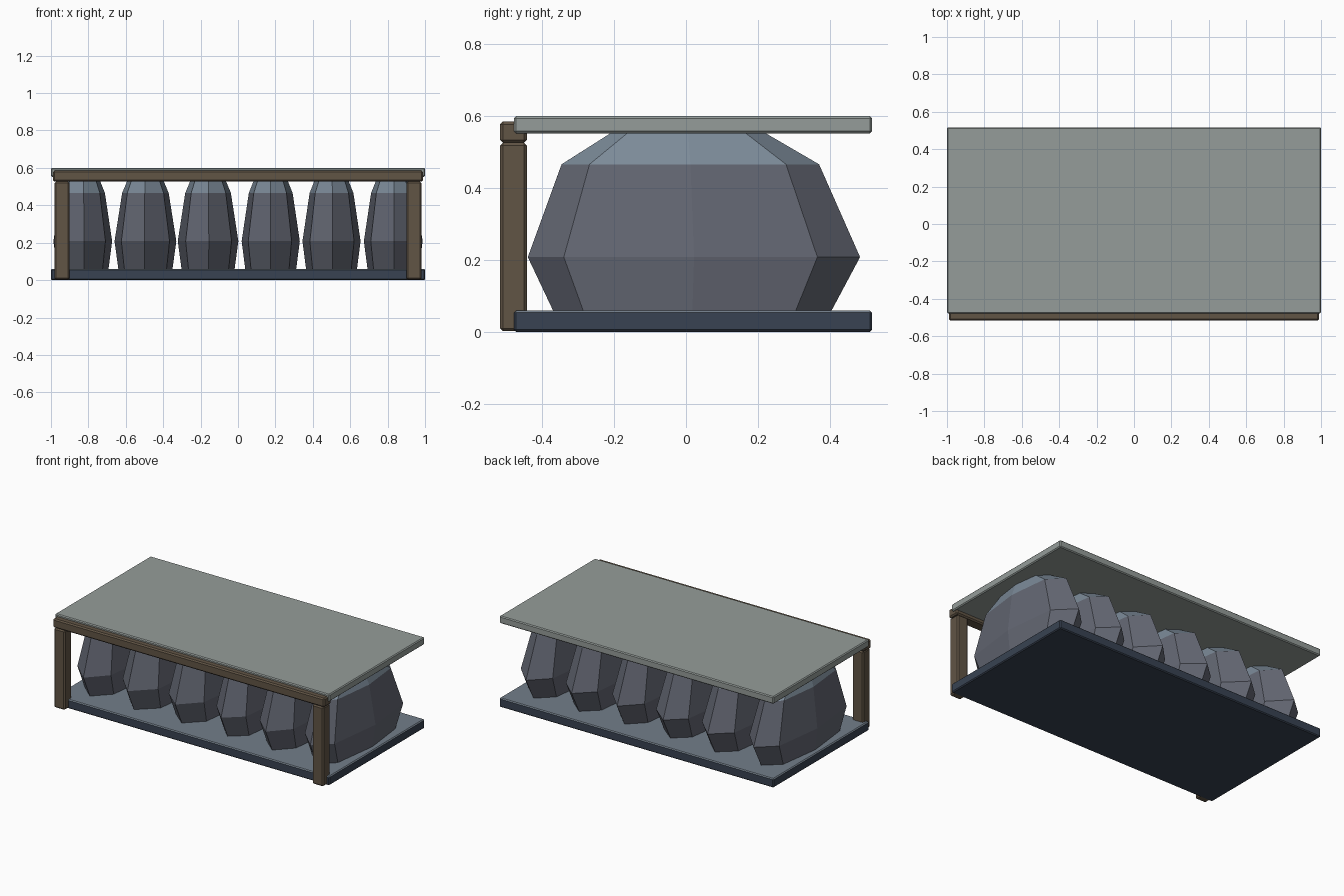
import bpy, bmesh, random
from math import cos, sin, pi

if "Cube" in bpy.data.objects:
    bpy.data.objects.remove(bpy.data.objects["Cube"])

random.seed(4)


def material(name, rgb):
    m = bpy.data.materials.new(name)
    m.diffuse_color = (*rgb, 1)
    m.use_nodes = True
    m.node_tree.nodes["Principled BSDF"].inputs["Base Color"].default_value = m.diffuse_color
    return m


def finish(name, bm, *mats):
    bmesh.ops.recalc_face_normals(bm, faces=bm.faces)
    me = bpy.data.meshes.new(name)
    bm.to_mesh(me)
    bm.free()
    for m in mats:
        me.materials.append(m)
    ob = bpy.data.objects.new(name, me)
    bpy.context.collection.objects.link(ob)
    return ob


def box(name, lo, hi, bevel, mat, top_mat=None):
    bm = bmesh.new()
    bmesh.ops.create_cube(bm, size=1)
    for v in bm.verts:
        v.co = [(a + b) / 2 + c * (b - a) for a, b, c in zip(lo, hi, v.co)]
    bmesh.ops.bevel(bm, geom=bm.edges[:], offset=bevel, segments=1, affect='EDGES')
    bm.normal_update()
    for f in bm.faces:
        f.material_index = int(f.normal.z > 0.5)
    return finish(name, bm, mat, top_mat or mat)


slate = material("dark_slate", (0.04, 0.055, 0.085))
slate_top = material("slate_top", (0.17, 0.21, 0.255))
slab = material("pale_slab", (0.30, 0.335, 0.32))
wood = material("wood", (0.12, 0.09, 0.06))
rock = material("rock", (0.125, 0.135, 0.17))
rock_top = material("rock_top", (0.20, 0.255, 0.315))

# Floor and roof slabs
box("floor_slab", (-1, -0.478, 0), (1, 0.517, 0.06), 0.006, slate, slate_top)
box("roof_slab", (-1, -0.478, 0.552), (1, 0.517, 0.6), 0.006, slab)

# Timber frame along the front edge
for side, x in (("left", -0.942), ("right", 0.942)):
    box(side + "_post", (x - 0.04, -0.517, 0.002), (x + 0.04, -0.442, 0.526), 0.008, wood)
box("front_beam", (-0.99, -0.517, 0.526), (0.99, -0.442, 0.585), 0.008, wood)

# Row of faceted boulders: stacked eight-sided rings (z, half x, half y, centre y)
RINGS = [(0.045, 0.14, 0.38, 0.017), (0.208, 0.162, 0.462, 0.022),
         (0.466, 0.122, 0.358, 0.012), (0.562, 0.082, 0.2, 0.005)]


def boulder(name, cx, width, depth):
    bm = bmesh.new()
    jitter = [random.uniform(-0.05, 0.05) for _ in range(8)]
    rings = []
    for z, hx, hy, cy in RINGS:
        ring = []
        for i, j in enumerate(jitter):
            a = i * pi / 4 + j
            # Diagonal corners bulge out a little
            r = 1.06 if i % 2 else 1.0
            ring.append(bm.verts.new((cx + r * cos(a) * hx * width,
                                      cy + r * sin(a) * hy * depth, z)))
        rings.append(ring)
    for k, (a, b) in enumerate(zip(rings, rings[1:])):
        for i in range(8):
            j = (i + 1) % 8
            f = bm.faces.new((a[i], a[j], b[j], b[i]))
            f.material_index = int(k == 2)
    bm.faces.new(rings[0][::-1])
    bm.faces.new(rings[-1]).material_index = 1
    finish(name, bm, rock, rock_top)


centres = [-0.83, -0.495, -0.16, 0.175, 0.5, 0.83]
widths = [0.97, 1.02, 1.0, 0.96, 0.96, 0.97]
depths = [0.99, 1.0, 0.98, 0.97, 0.99, 1.0]
for i, (c, w, d) in enumerate(zip(centres, widths, depths)):
    boulder(f"boulder_{i + 1}", c, w, d)
